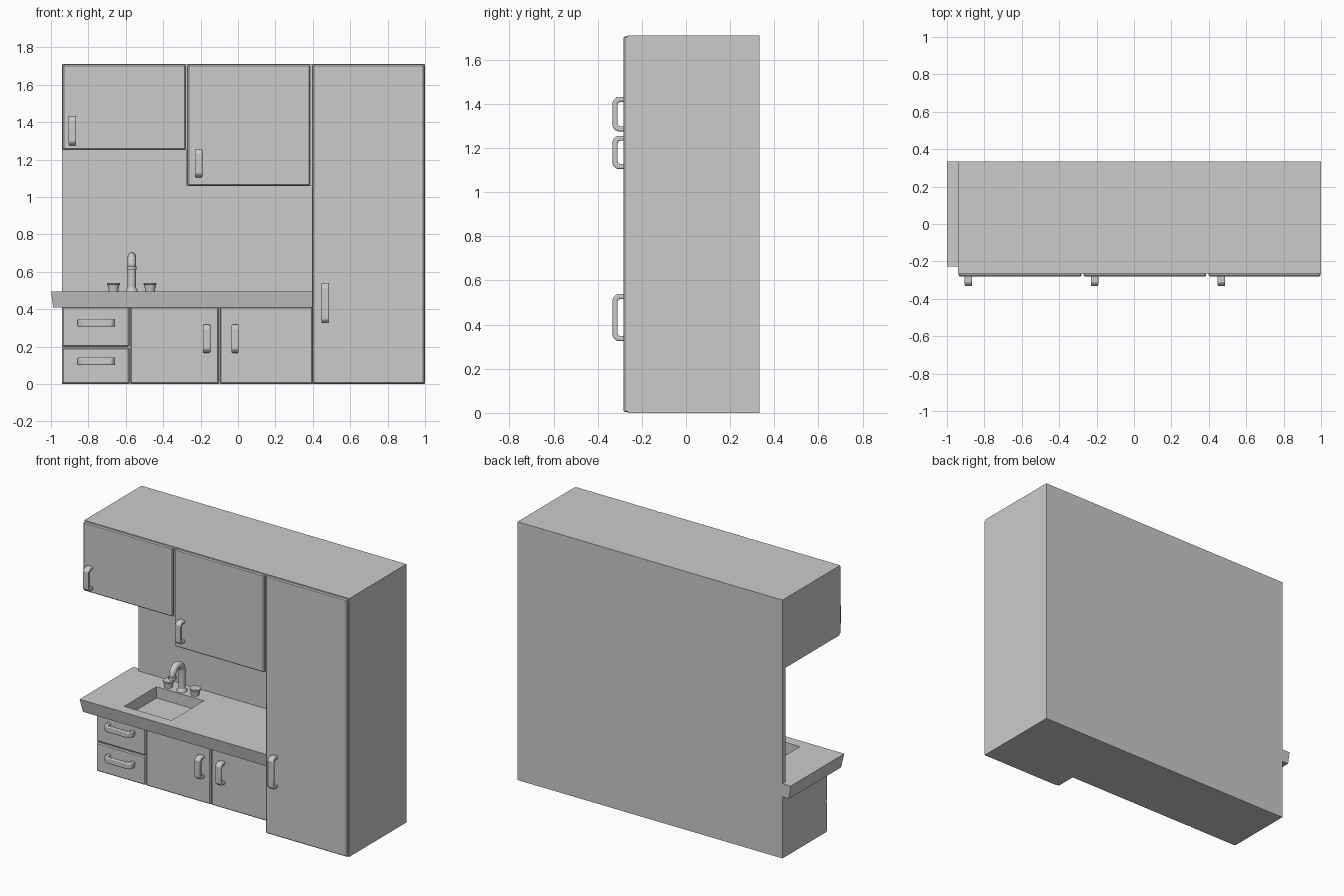
import bpy, bmesh, math
from mathutils import Vector

if "Cube" in bpy.data.objects:
    bpy.data.objects.remove(bpy.data.objects["Cube"])


def finish(name, bm, bevel=0.0, segments=1, smooth=False):
    bmesh.ops.recalc_face_normals(bm, faces=bm.faces)
    mesh = bpy.data.meshes.new(name)
    bm.to_mesh(mesh)
    bm.free()
    ob = bpy.data.objects.new(name, mesh)
    bpy.context.collection.objects.link(ob)
    if bevel:
        mod = ob.modifiers.new("soft_edges", "BEVEL")
        mod.width, mod.segments, mod.limit_method = bevel, segments, "ANGLE"
    if smooth:
        bpy.ops.object.select_all(action="DESELECT")
        ob.select_set(True)
        bpy.context.view_layer.objects.active = ob
        bpy.ops.object.shade_smooth_by_angle(angle=math.radians(40))
    return ob


def box_bm(x0, x1, y0, y1, z0, z1):
    bm = bmesh.new()
    bmesh.ops.create_cube(bm, size=1)
    for v in bm.verts:
        v.co = ((x0, x1)[v.co.x > 0], (y0, y1)[v.co.y > 0], (z0, z1)[v.co.z > 0])
    return bm


def box(name, x0, x1, y0, y1, z0, z1, bevel=0.0):
    return finish(name, box_bm(x0, x1, y0, y1, z0, z1), bevel)


def handle(name, x, y, z, length, horizontal=False):
    # Chamfered U outline (along, outward), extruded to the grip width
    h, d, t, c = length / 2, 0.05, 0.022, 0.018
    outline = [(-h, -0.004), (-h, d - c), (-h + c, d), (h - c, d), (h, d - c), (h, -0.004),
               (h - t, -0.004), (h - t, d - t - 0.008), (h - t - 0.008, d - t),
               (-h + t + 0.008, d - t), (-h + t, d - t - 0.008), (-h + t, -0.004)]
    bm = bmesh.new()

    def place(a, out, w):
        return (x + a, y - out, z + w) if horizontal else (x + w, y - out, z + a)
    w = 0.02
    face = bm.faces.new([bm.verts.new(place(a, o, -w)) for a, o in outline])
    ext = bmesh.ops.extrude_face_region(bm, geom=[face])
    shift = Vector((0, 0, 2 * w)) if horizontal else Vector((2 * w, 0, 0))
    bmesh.ops.translate(bm, vec=shift,
                        verts=[v for v in ext["geom"] if isinstance(v, bmesh.types.BMVert)])
    finish(name, bm, 0.007, 2, True)


def lathe(name, x, y, profile, sides=20):
    bm = bmesh.new()
    rings = [[bm.verts.new((x + r * math.cos(2 * math.pi * i / sides),
                            y + r * math.sin(2 * math.pi * i / sides), z))
              for i in range(sides)] for r, z in profile]
    for a, b in zip(rings, rings[1:]):
        for i in range(sides):
            j = (i + 1) % sides
            bm.faces.new((a[i], a[j], b[j], b[i]))
    bm.faces.new(rings[0])
    bm.faces.new(rings[-1])
    finish(name, bm, smooth=True)


BACK, FRONT, BASE_FRONT, TOP = 0.333, -0.282, -0.14, 1.71

# Back panel and cabinet bodies
box("back_panel", -0.94, 0.41, 0.303, BACK, 0, TOP)
box("left_wall_cabinet", -0.94, -0.275, -0.265, BACK, 1.25, TOP)
box("middle_wall_cabinet", -0.275, 0.395, -0.265, BACK, 1.06, TOP)
box("tall_cabinet", 0.395, 1.0, -0.265, BACK, 0, TOP)
box("base_cabinet", -0.94, 0.40, BASE_FRONT + 0.015, BACK, 0, 0.415)

# Doors and drawer fronts: name, x range, z range, front y
for name, x0, x1, z0, z1, y in [
        ("left_wall_door", -0.937, -0.281, 1.252, TOP - 0.003, FRONT),
        ("middle_wall_door", -0.269, 0.386, 1.062, TOP - 0.003, FRONT),
        ("tall_door", 0.399, 0.996, 0.003, TOP - 0.003, FRONT),
        ("upper_drawer_front", -0.94, -0.581, 0.2, 0.412, BASE_FRONT),
        ("lower_drawer_front", -0.94, -0.581, 0.003, 0.192, BASE_FRONT),
        ("left_base_door", -0.575, -0.103, 0.003, 0.412, BASE_FRONT),
        ("right_base_door", -0.097, 0.398, 0.003, 0.412, BASE_FRONT)]:
    box(name, x0, x1, y, y + 0.022, z0, z1, 0.006)

# Handles
handle("left_wall_handle", -0.885, FRONT, 1.353, 0.155)
handle("middle_wall_handle", -0.211, FRONT, 1.18, 0.15)
handle("tall_door_handle", 0.467, FRONT, 0.432, 0.212)
handle("left_base_handle", -0.168, BASE_FRONT, 0.242, 0.15)
handle("right_base_handle", -0.016, BASE_FRONT, 0.242, 0.15)
handle("upper_drawer_handle", -0.757, BASE_FRONT, 0.327, 0.2, True)
handle("lower_drawer_handle", -0.757, BASE_FRONT, 0.121, 0.2, True)

# Worktop with undercut front and left edges, and a sink recess
bm = box_bm(-1.0, 0.40, -0.228, BACK, 0.408, 0.495)
for v in bm.verts:
    if v.co.z < 0.45:
        v.co.x += 0.012 if v.co.x < 0 else 0
        v.co.y += 0.018 if v.co.y < 0 else 0
worktop = finish("worktop", bm)
cutter = box("sink_cutter", -0.724, -0.377, -0.158, 0.183, 0.42, 0.6)
cut = worktop.modifiers.new("sink_recess", "BOOLEAN")
cut.operation, cut.object, cut.solver = "DIFFERENCE", cutter, "EXACT"
bpy.context.view_layer.objects.active = worktop
bpy.ops.object.modifier_apply(modifier=cut.name)
bpy.data.objects.remove(cutter)

# Tap: base collar, swept gooseneck and wider nozzle
TX, TY = -0.568, 0.225
lathe("tap_collar", TX, TY, [(0.033, 0.493), (0.03, 0.503), (0.022, 0.515)])
path = [(TY, 0.495), (TY, 0.58)]
path += [(TY - 0.05 + 0.05 * math.cos(math.pi * i / 12),
          0.633 + 0.05 * math.sin(math.pi * i / 12)) for i in range(13)]
path += [(TY - 0.1, 0.615)]
bm = bmesh.new()
rings = []
for k, (y, z) in enumerate(path):
    a, b = path[max(k - 1, 0)], path[min(k + 1, len(path) - 1)]
    t = Vector((0, b[0] - a[0], b[1] - a[1])).normalized()
    n = Vector((0, -t.z, t.y))
    rings.append([bm.verts.new(Vector((TX, y, z)) + 0.022 * (
        Vector((1, 0, 0)) * math.cos(math.pi * i / 8) + n * math.sin(math.pi * i / 8)))
        for i in range(16)])
for a, b in zip(rings, rings[1:]):
    for i in range(16):
        j = (i + 1) % 16
        bm.faces.new((a[i], a[j], b[j], b[i]))
bm.faces.new(rings[0])
bm.faces.new(rings[-1])
finish("tap_spout", bm, smooth=True)
lathe("tap_nozzle", TX, TY - 0.1, [(0.025, 0.61), (0.025, 0.628), (0.021, 0.632)])

# Tap knobs either side of the spout
for side, s in (("left", -1), ("right", 1)):
    lathe(side + "_tap_knob", TX + s * 0.098, TY,
          [(0.026, 0.493), (0.026, 0.503), (0.033, 0.532), (0.036, 0.534), (0.034, 0.539)])
